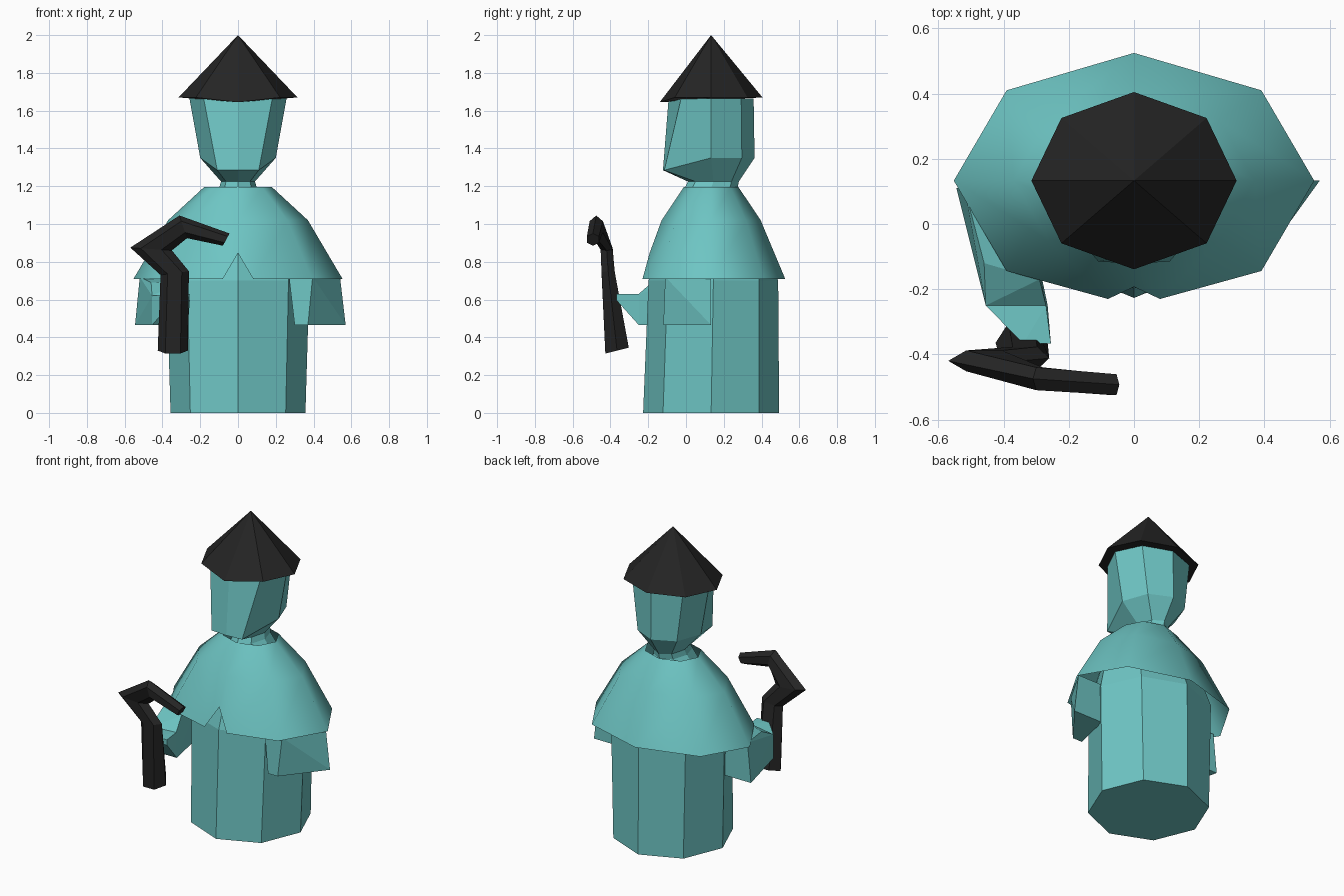
import bpy, bmesh, math
from mathutils import Vector

if "Cube" in bpy.data.objects:
    bpy.data.objects.remove(bpy.data.objects["Cube"])

def material(name, rgb):
    m = bpy.data.materials.new(name)
    m.diffuse_color = (*rgb, 1)
    m.use_nodes = True
    m.node_tree.nodes["Principled BSDF"].inputs["Base Color"].default_value = m.diffuse_color
    return m

TEAL = material("teal cloth", (0.155, 0.56, 0.55))
BLACK = material("black", (0.018, 0.018, 0.018))
CY = 0.133  # y of the body axis

def finish(name, bm, mat, smooth=False, closed=True):
    if closed:
        bmesh.ops.recalc_face_normals(bm, faces=bm.faces)
    me = bpy.data.meshes.new(name)
    bm.to_mesh(me)
    bm.free()
    me.materials.append(mat)
    for p in me.polygons:
        p.use_smooth = smooth
    ob = bpy.data.objects.new(name, me)
    bpy.context.collection.objects.link(ob)
    return ob

def octagon(z, rx, ry, cy=CY):
    # vertex 0 points to the front (-y), counter-clockwise from above
    a = [math.radians(-90 + 45 * i) for i in range(8)]
    return [Vector((rx * math.cos(t), cy + ry * math.sin(t), z)) for t in a]

def loft(name, rings, mat, bottom=True, top=True):
    bm = bmesh.new()
    vs = [[bm.verts.new(p) for p in r] for r in rings]
    n = len(vs[0])
    for a, b in zip(vs, vs[1:]):
        for i in range(n):
            j = (i + 1) % n
            bm.faces.new((a[i], a[j], b[j], b[i]))
    if bottom:
        bm.faces.new(vs[0][::-1])
    if top:
        bm.faces.new(vs[-1])
    return finish(name, bm, mat)

def hull(name, pts, mat):
    bm = bmesh.new()
    for p in pts:
        bm.verts.new(p)
    r = bmesh.ops.convex_hull(bm, input=bm.verts)
    junk = [v for v in set(r["geom_interior"] + r["geom_unused"]) if isinstance(v, bmesh.types.BMVert)]
    bmesh.ops.delete(bm, geom=junk, context='VERTS')
    bmesh.ops.dissolve_limit(bm, angle_limit=0.03, verts=bm.verts, edges=bm.edges)
    return finish(name, bm, mat)

# robe body, tapering away under the cape
loft("robe", [octagon(0, 0.357, 0.36), octagon(0.70, 0.378, 0.343, 0.145),
              octagon(1.0, 0.31, 0.23)], TEAL)

# neck and head: chin ring drops and comes forward at the front
chin = octagon(1.35, 0.20, 0.23)
for i, x in ((7, -0.11), (0, 0), (1, 0.11)):
    chin[i] = Vector((x, -0.122 if i == 0 else -0.115, 1.285))
loft("head", [octagon(1.10, 0.17, 0.17), octagon(1.19, 0.10, 0.14),
              octagon(1.225, 0.09, 0.135, 0.145), chin,
              octagon(1.665, 0.257, 0.225)], TEAL)

# pointed hat, front corner of the brim drooping
bm = bmesh.new()
rim = octagon(1.67, 0.315, 0.272)
rim[0].z = 1.645
rv = [bm.verts.new(p) for p in rim]
apex = bm.verts.new((0, CY, 2))
for i in range(8):
    bm.faces.new((rv[i], rv[(i + 1) % 8], apex))
bm.faces.new(rv[::-1])
finish("hat", bm, BLACK)

# open smooth cape with a notch at the front hem
bm = bmesh.new()
hem, mid, top = [[bm.verts.new(p) for p in octagon(*r)] for r in
                 ((0.71, 0.553, 0.392), (1.02, 0.37, 0.262), (1.195, 0.18, 0.145))]
hem[0].co = (0, -0.193, 0.845)  # top of the notch
left = bm.verts.new((-0.08, -0.23, 0.71))
right = bm.verts.new((0.08, -0.23, 0.71))
for i in range(8):
    j = (i + 1) % 8
    bm.faces.new((mid[i], mid[j], top[j], top[i]))
    loop = [hem[i], hem[j], mid[j], mid[i]]
    if i == 0:
        loop.insert(1, right)
    if j == 0:
        loop.insert(1, left)
    bm.faces.new(loop)
finish("cape", bm, TEAL, smooth=True, closed=False)

# hanging sleeve
hull("hanging_sleeve", [
    (0.30, -0.12, 0.465), (0.37, -0.12, 0.465), (0.57, 0.133, 0.465), (0.36, 0.133, 0.465),
    (0.27, -0.11, 0.72), (0.395, -0.11, 0.72), (0.54, 0.133, 0.72), (0.34, 0.133, 0.72)], TEAL)

# raised sleeve reaching forward, and the hand
cuff = [(-0.455, -0.25, 0.465), (-0.265, -0.25, 0.465), (-0.455, -0.25, 0.62), (-0.27, -0.25, 0.63)]
hull("raised_sleeve", cuff + [
    (-0.545, 0.11, 0.465), (-0.34, 0.11, 0.465), (-0.52, 0.11, 0.72), (-0.34, 0.11, 0.72),
    (-0.46, -0.12, 0.69), (-0.29, -0.17, 0.70)], TEAL)
hull("hand", cuff + [(x, -0.367, z) for x in (-0.34, -0.255) for z in (0.595, 0.63)], TEAL)

# crooked staff: (outer x, outer z, inner x, inner z, y, half depth)
stations = [(-0.425, 0.33, -0.265, 0.33, -0.365, 0.062),
            (-0.41, 0.73, -0.26, 0.75, -0.412, 0.035),
            (-0.57, 0.875, -0.35, 0.86, -0.42, 0.032),
            (-0.31, 1.045, -0.27, 0.925, -0.475, 0.035),
            (-0.045, 0.95, -0.08, 0.885, -0.493, 0.032)]
rings = []
for k, (ox, oz, ix, iz, y, d) in enumerate(stations):
    mid_p = Vector(((ox + ix) / 2, y, (oz + iz) / 2))
    half = Vector(((ox - ix) / 2, 0, (oz - iz) / 2))
    ring = []
    for s in range(6):
        t = s * math.pi / 3
        dy = d * math.sin(t) / 0.866
        ring.append(mid_p + half * math.cos(t) + Vector((0, dy, 0.25 * dy if k == 0 else 0)))
    rings.append(ring)
loft("staff", rings, BLACK)
